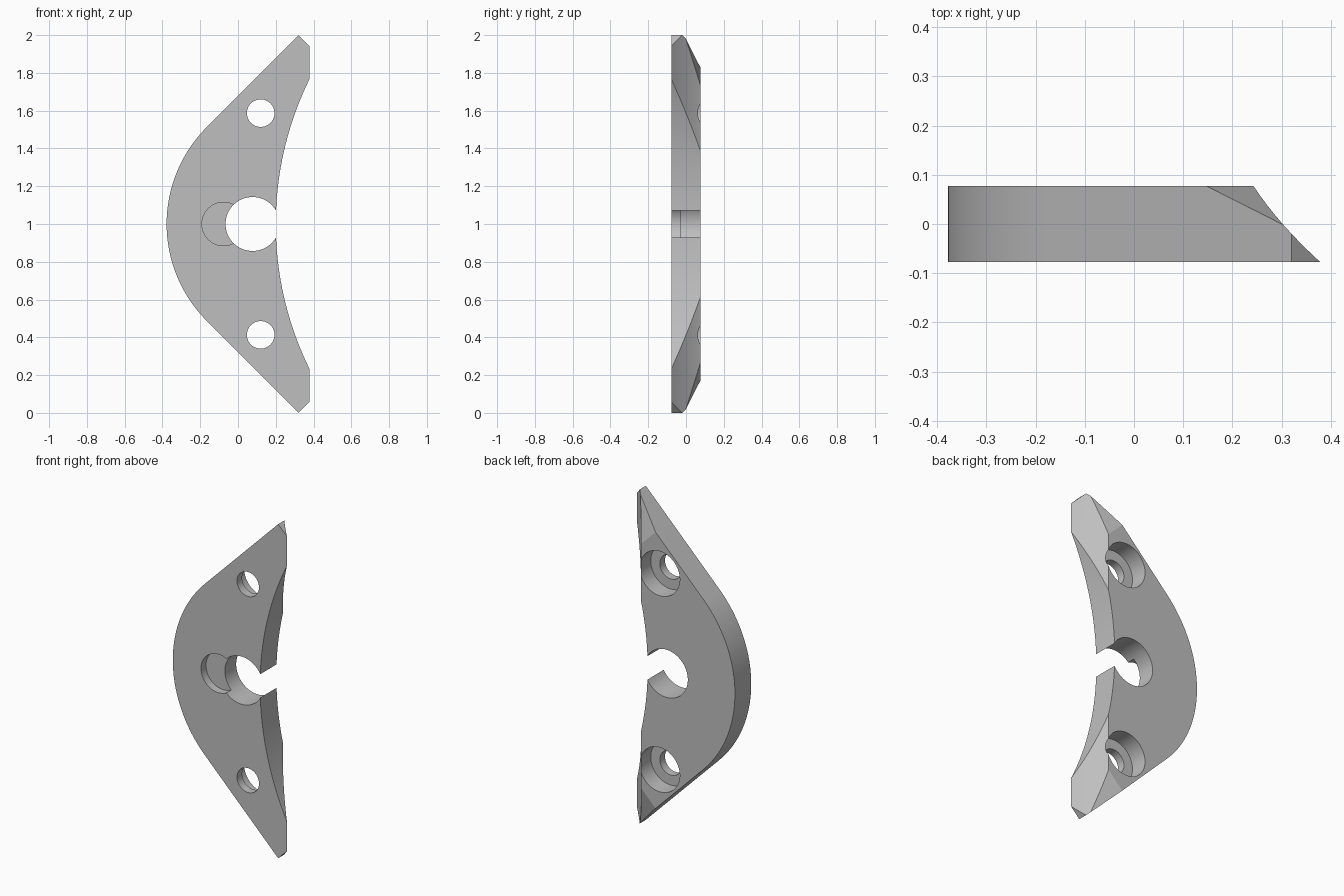
import bpy
import bmesh
from math import sin, cos, pi, asin
from mathutils import Vector

if "Cube" in bpy.data.objects:
    bpy.data.objects.remove(bpy.data.objects["Cube"])

MID = 1.0        # height of the symmetry plane
HALF = 0.077     # half of the plate thickness


def prism(name, points, sweep):
    """Extrude a closed loop of 3D points along a vector."""
    bm = bmesh.new()
    face = bm.faces.new([bm.verts.new(p) for p in points])
    out = bmesh.ops.extrude_face_region(bm, geom=[face])
    verts = [g for g in out["geom"] if isinstance(g, bmesh.types.BMVert)]
    bmesh.ops.translate(bm, verts=verts, vec=Vector(sweep))
    bmesh.ops.recalc_face_normals(bm, faces=bm.faces)
    mesh = bpy.data.meshes.new(name)
    bm.to_mesh(mesh)
    bm.free()
    obj = bpy.data.objects.new(name, mesh)
    bpy.context.collection.objects.link(obj)
    return obj


def arc(cx, radius, start, end, count):
    """Points in the x-z plane on an arc centred on the symmetry plane."""
    angles = [start + (end - start) * i / count for i in range(count + 1)]
    return [(cx + radius * cos(a), MID + radius * sin(a)) for a in angles]


def cut(target, cutter):
    cutter.hide_render = True
    mod = target.modifiers.new("cut", "BOOLEAN")
    mod.operation = "DIFFERENCE"
    mod.solver = "EXACT"
    mod.object = cutter
    bpy.context.view_layer.objects.active = target
    bpy.ops.object.modifier_apply(modifier=mod.name)
    bpy.data.objects.remove(cutter)


def drill(target, x, z, radius, front, back):
    ring = [(x + radius * cos(i * pi / 32), front, z + radius * sin(i * pi / 32))
            for i in range(64)]
    cut(target, prism("drill", ring, (0, back - front, 0)))


# Crescent plate: rounded outer side, straight arms, hollow inner side
reach = asin(0.81 / 1.738)
outline = arc(0.347, 0.725, 1.25 * pi, 0.75 * pi, 48)
outline += [(0.32, 2.0), (0.4, 1.92)]
outline += arc(1.938, 1.738, pi - reach, pi + reach, 48)
outline += [(0.4, 0.08), (0.32, 0.0)]
plate = prism("crescent_plate", [(x, -HALF, z) for x, z in outline], (0, 2 * HALF, 0))

# Hollow bevel along the inner edge
ys = [-0.1 + 0.02 * i for i in range(11)]
bevel = [(0.302 - 0.877 * y + 1.43 * y * y, y, -0.1) for y in ys]
bevel += [(0.7, 0.1, -0.1), (0.7, -0.1, -0.1)]
cut(plate, prism("bevel_cutter", bevel, (0, 0, 2.2)))

# Sloping flats on the back of both tips, where x + height + 3.97 y > 2.28
for side in (1, -1):
    wedge = []
    for total, y in ((2.28, 0), (1.883, 0.1), (2.6, 0.1), (2.6, 0)):
        wedge.append((-0.5, y, MID + side * (total + 0.5 - MID)))
    cut(plate, prism("tip_cutter", wedge, (1.5, 0, -1.5 * side)))

# Screw holes with wide recesses at the back
for side in (1, -1):
    z = MID + side * 0.587
    drill(plate, 0.12, z, 0.073, -0.2, 0.2)
    drill(plate, 0.12, z, 0.133, -0.028, 0.2)

# Central hole open to the inner edge, with a shallow pocket at the front
drill(plate, 0.077, MID, 0.143, -0.2, 0.2)
drill(plate, -0.076, MID, 0.115, -0.2, -0.03)

# Plain grey finish
grey = bpy.data.materials.new("light_grey")
grey.use_nodes = True
colour = (0.52, 0.52, 0.52, 1)
grey.diffuse_color = colour
grey.node_tree.nodes["Principled BSDF"].inputs["Base Color"].default_value = colour
plate.data.materials.clear()
plate.data.materials.append(grey)
for poly in plate.data.polygons:
    poly.material_index = 0

bpy.ops.object.select_all(action="DESELECT")
plate.select_set(True)
bpy.context.view_layer.objects.active = plate
bpy.ops.object.shade_smooth_by_angle(angle=0.3)
